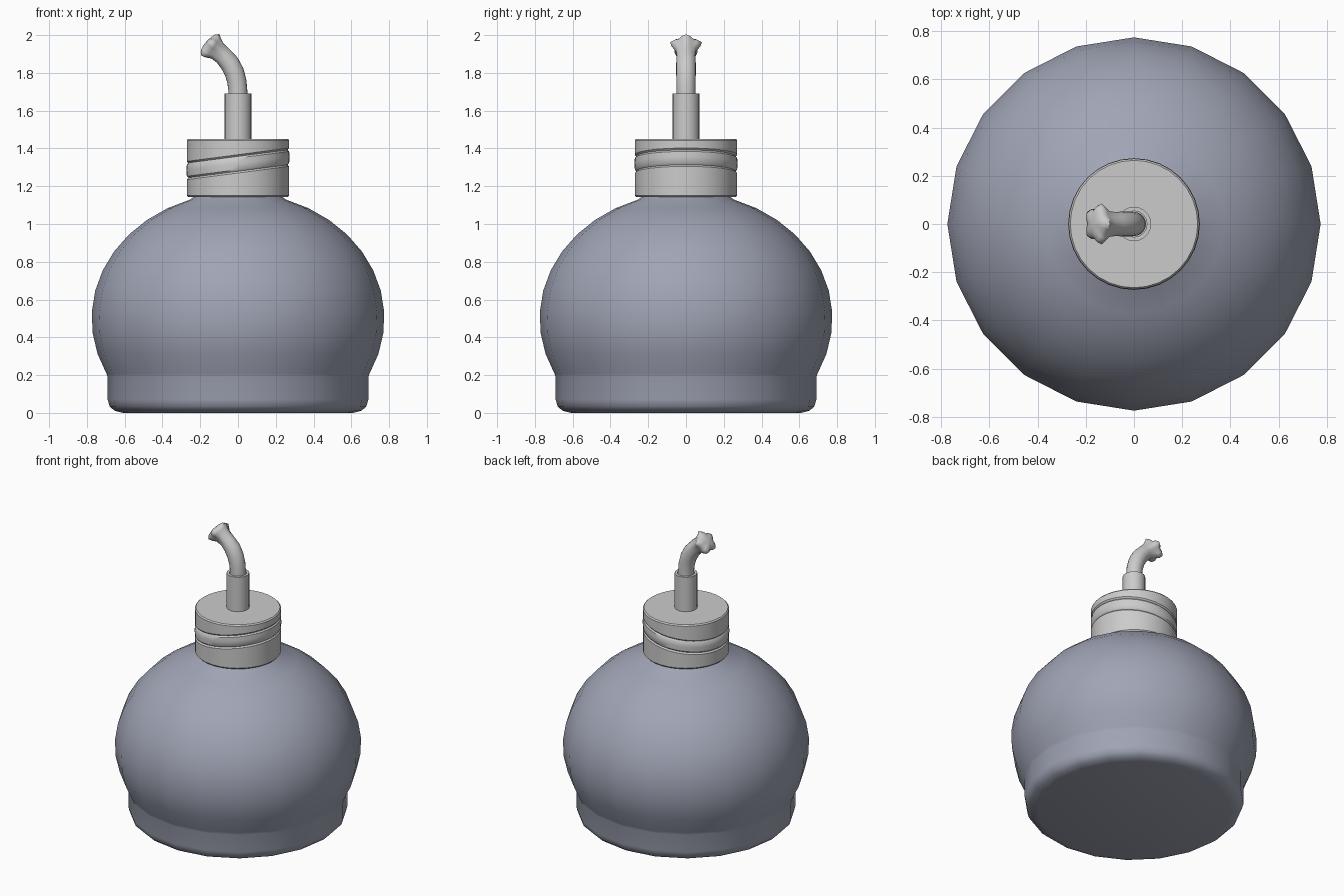
import bpy, bmesh
from math import sin, cos, pi, radians
from mathutils import Vector

if "Cube" in bpy.data.objects:
    bpy.data.objects.remove(bpy.data.objects["Cube"])


def material(name, color):
    m = bpy.data.materials.new(name)
    m.diffuse_color = (*color, 1)
    m.use_nodes = True
    m.node_tree.nodes["Principled BSDF"].inputs["Base Color"].default_value = m.diffuse_color
    return m


BLUE = material("blue_glass", (0.35, 0.372, 0.46))
GREY = material("dull_grey", (0.56, 0.56, 0.55))


def skin(name, rings, mat, angle=35):
    """Join equal-sized point rings into a capped solid."""
    bm = bmesh.new()
    rows = [[bm.verts.new(p) for p in r] for r in rings]
    n = len(rows[0])
    for a, b in zip(rows, rows[1:]):
        for i in range(n):
            j = (i + 1) % n
            bm.faces.new((a[i], a[j], b[j], b[i]))
    bm.faces.new(rows[0][::-1])
    bm.faces.new(rows[-1])
    bmesh.ops.recalc_face_normals(bm, faces=bm.faces[:])
    mesh = bpy.data.meshes.new(name)
    bm.to_mesh(mesh)
    bm.free()
    mesh.materials.append(mat)
    ob = bpy.data.objects.new(name, mesh)
    bpy.context.collection.objects.link(ob)
    bpy.ops.object.select_all(action='DESELECT')
    ob.select_set(True)
    bpy.context.view_layer.objects.active = ob
    bpy.ops.object.shade_smooth_by_angle(angle=radians(angle))


def lathe(name, profile, n, mat, angle=35):
    """Revolve (radius, z[, slope]) points; slope tilts that ring along x."""
    rings = []
    for r, z, *s in profile:
        slope = s[0] if s else 0
        ring = []
        for i in range(n):
            a = 2 * pi * i / n
            ring.append((r * cos(a), r * sin(a), z + slope * r * cos(a)))
        rings.append(ring)
    skin(name, rings, mat, angle)


# Glass bowl: straight foot, then a squashed sphere up to the neck
profile = [(0.61, 0), (0.655, 0.012), (0.68, 0.035), (0.69, 0.07), (0.69, 0.19)]
for k in range(11):
    t = radians(-26 + 97 * k / 10)
    profile.append((0.775 * cos(t), 0.5 + 0.666 * sin(t)))
profile += [(0.235, 1.145), (0.23, 1.2)]
lathe("glass_bowl", profile, 20, BLUE, angle=40)

# Screw cap: soft rims and a slanted band set off by two narrow grooves
S = 0.13
lathe("cap", [(0.263, 1.143), (0.271, 1.152), (0.271, 1.225),
              (0.271, 1.270, S), (0.263, 1.279, S), (0.271, 1.288, S),
              (0.273, 1.320, S),
              (0.271, 1.349, S), (0.263, 1.358, S), (0.271, 1.367, S),
              (0.271, 1.410), (0.271, 1.443), (0.264, 1.451)], 32, GREY, angle=38)

# Wick holder: open-topped tube
lathe("wick_tube", [(0.071, 1.44), (0.071, 1.69), (0.054, 1.69), (0.054, 1.60)], 20, GREY)

# Bent wick with a frayed, five-lobed tip: x, z, radius, lobe depth
path = [(0, 1.59, 0.05, 0), (0, 1.70, 0.05, 0), (-0.006, 1.755, 0.051, 0),
        (-0.020, 1.805, 0.052, 0), (-0.044, 1.850, 0.052, 0),
        (-0.078, 1.888, 0.049, 0.02), (-0.112, 1.915, 0.051, 0.06),
        (-0.133, 1.930, 0.063, 0.12), (-0.150, 1.942, 0.070, 0.16),
        (-0.163, 1.952, 0.058, 0.16), (-0.170, 1.957, 0.035, 0.14),
        (-0.173, 1.959, 0.012, 0)]
tangents = []
for k in range(len(path)):
    a, b = path[max(k - 1, 0)], path[min(k + 1, len(path) - 1)]
    tangents.append(Vector((b[0] - a[0], 0, b[1] - a[1])).normalized())
for k in range(8, len(path)):
    tangents[k] = Vector((-0.77, 0, 0.63)).normalized()
side = Vector((0, 1, 0))
rings = []
for (x, z, r, lobe), tan in zip(path, tangents):
    up = side.cross(tan)
    ring = []
    for i in range(20):
        a = 2 * pi * i / 20
        rr = r * (1 + lobe * cos(5 * a))
        widen = 1 + 0.6 * lobe
        ring.append(Vector((x, 0, z)) + rr * (cos(a) * up + widen * sin(a) * side))
    rings.append(ring)
skin("wick", rings, GREY, angle=60)
